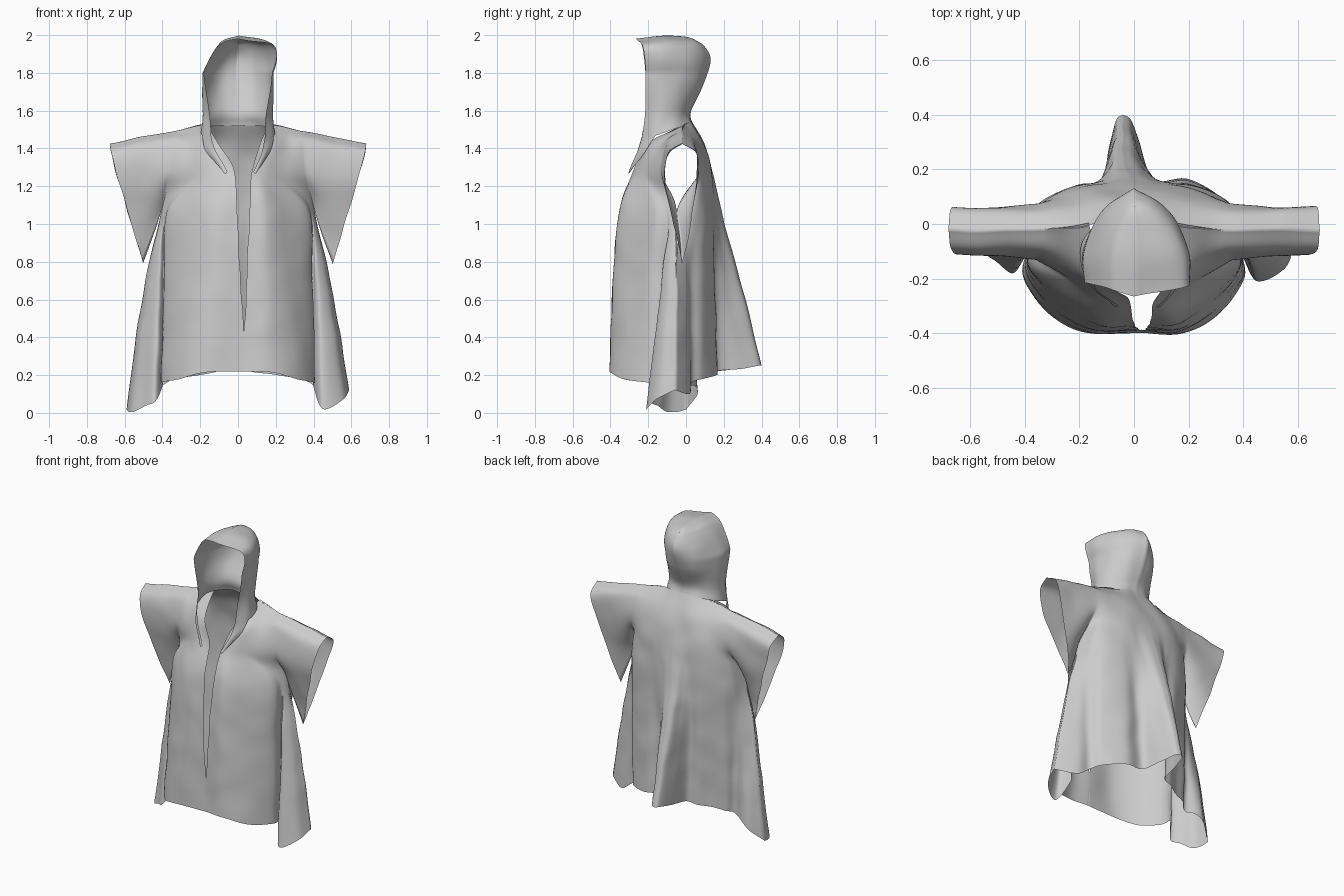
import bpy, bmesh, math
from mathutils import Vector, noise


def spline(pts, n):
    """Sample n + 1 points of a smooth curve through pts."""
    pts = [Vector(p) for p in pts]
    m, out = len(pts) - 1, []
    for k in range(n + 1):
        t = k / n * m
        i = min(int(t), m - 1)
        t -= i
        b, c = pts[i], pts[i + 1]
        a = pts[i - 1] if i > 0 else b * 2 - c
        d = pts[i + 2] if i + 2 <= m else c * 2 - b
        out.append(b + 0.5 * t * (c - a + t * (2 * a - 5 * b + 4 * c - d + t * (3 * (b - c) + d - a))))
    return out


def surface(rows, nu, nv):
    """Loft control rows into a grid; nu samples across, nv per row interval."""
    cols = zip(*[spline(r, nu) for r in rows])
    return list(zip(*[spline(c, nv * (len(rows) - 1)) for c in cols]))


def clamp(t):
    return max(0.0, min(1.0, t))


def add_grid(bm, grid, warp):
    vs = [[bm.verts.new(warp(p)) for p in row] for row in grid]
    for r0, r1 in zip(vs, vs[1:]):
        for j in range(len(r0) - 1):
            bm.faces.new((r0[j], r0[j + 1], r1[j + 1], r1[j]))


def finish(bm, name):
    bmesh.ops.remove_doubles(bm, verts=bm.verts, dist=0.0008)
    bmesh.ops.recalc_face_normals(bm, faces=bm.faces)
    for f in bm.faces:
        f.smooth = True
    me = bpy.data.meshes.new(name)
    bm.to_mesh(me)
    bm.free()
    ob = bpy.data.objects.new(name, me)
    bpy.context.collection.objects.link(ob)
    return ob


def warper(side, center, lean=0.0):
    """Mirror to a side, then add the uneven drape and fine wrinkles."""
    def warp(p):
        x, y, z = p
        lobe = clamp((x - 0.4) / 0.1)
        low = clamp((0.9 - z) / 0.7)
        if side < 0:
            y += 0.06 * lobe * low
            z += lobe * clamp((0.5 - z) / 0.4) * (0.06 - (x - 0.45) * 1.2)
            if y > 0:
                y -= 0.05 * low * math.exp(-((x - 0.24) / 0.1) ** 2)
        shift = center(z) * math.exp(-(x / 0.13) ** 2)
        x *= 1 + side * lean * clamp((z - 1.8) / 0.15)
        q = Vector((side * x + shift, y, max(z, 0.005)))
        return q + noise.noise_vector(q * 7) * 0.006 * clamp(z * 3)
    return warp


# Half rows of the robe: centre front to side, from hem to shoulder
front = [
    [(-.012, -.395, .22), (.17, -.4, .215), (.31, -.33, .18), (.405, -.2, .16),
     (.40, -.12, .14), (.45, -.21, .02), (.555, -.16, .07), (.59, -.06, .12)],
    [(.016, -.382, .7), (.15, -.382, .7), (.28, -.3, .7), (.385, -.18, .7),
     (.39, -.1, .7), (.42, -.13, .7), (.465, -.1, .7), (.49, -.05, .7)],
    [(.032, -.352, 1.07), (.14, -.345, 1.07), (.25, -.27, 1.07), (.36, -.17, 1.07),
     (.38, -.11, 1.07), (.39, -.09, 1.07), (.4, -.07, 1.07), (.405, -.05, 1.07)],
    [(.045, -.282, 1.27), (.15, -.25, 1.27), (.26, -.19, 1.27), (.36, -.13, 1.27)],
    [(.105, -.21, 1.42), (.18, -.18, 1.42), (.26, -.13, 1.42), (.34, -.1, 1.43)],
    [(.165, .003, 1.53), (.22, -.008, 1.521), (.275, -.015, 1.508), (.33, -.02, 1.495)],
]
# Side to centre back, ending in the deep hanging fold
back = [
    [(.59, -.06, .12), (.47, .02, .1), (.38, .03, .16), (.33, .09, .18), (.2, .165, .2),
     (.09, .16, .22), (.055, .29, .235), (.027, .38, .25), (0, .4, .25)],
    [(.49, -.05, .7), (.43, 0, .7), (.38, .03, .7), (.33, .09, .7), (.2, .15, .7),
     (.115, .15, .7), (.07, .21, .7), (.035, .275, .7), (0, .29, .7)],
    [(.405, -.05, 1.07), (.39, 0, 1.07), (.37, .05, 1.07), (.31, .1, 1.07), (.22, .135, 1.07),
     (.14, .15, 1.07), (.09, .16, 1.07), (.045, .18, 1.07), (0, .187, 1.07)],
    [(.36, .07, 1.27), (.28, .1, 1.27), (.15, .135, 1.27), (0, .14, 1.27)],
    [(.34, .05, 1.43), (.25, .07, 1.42), (.12, .095, 1.42), (0, .095, 1.42)],
    [(.33, -.02, 1.495), (.25, -.018, 1.514), (.175, -.01, 1.528), (.09, .025, 1.54), (0, .03, 1.545)],
]
# Drooping cuff: lower point up to the top
cuff_front = [(.5, -.02, .79), (.57, -.07, 1.02), (.635, -.11, 1.24), (.67, -.095, 1.37), (.68, -.02, 1.425)]
cuff_back = [(.5, -.02, .79), (.57, .03, 1.02), (.635, .055, 1.24), (.67, .06, 1.37), (.68, -.02, 1.425)]

NU, NV = 48, 10
front_grid, back_grid = surface(front, NU, NV), surface(back, NU, NV)


# Sleeves grow from the open side edges above the armpit
def sleeve(edge, cuff):
    cuff = spline(cuff, len(edge) - 1)
    return [[a.lerp(b, k / 14) for a, b in zip(edge, cuff)] for k in range(15)]


sleeve_front = sleeve([r[-1] for r in front_grid[2 * NV:]], cuff_front)
sleeve_back = sleeve([r[0] for r in back_grid[2 * NV:]], cuff_back)


def slit_shift(z):
    return 0.03 * clamp((1.55 - z) / 0.25)


def fold_shift(z):
    return -0.04 * clamp((1.3 - z) / 0.4)


bm = bmesh.new()
for s in (1, -1):
    add_grid(bm, front_grid, warper(s, slit_shift))
    add_grid(bm, back_grid, warper(s, fold_shift))
    for g in (sleeve_front, sleeve_back):
        add_grid(bm, g, warper(s, lambda z: 0))
finish(bm, "robe_body_and_sleeves")

# Hood: half rows from the face edge round to the centre back
hood = [
    [(.14, -.235, 1.46), (.188, -.16, 1.47), (.185, -.06, 1.505), (.1, .025, 1.52), (0, .035, 1.52)],
    [(.15, -.215, 1.6), (.187, -.13, 1.6), (.155, -.04, 1.6), (.085, .01, 1.6), (0, .025, 1.6)],
    [(.175, -.215, 1.75), (.188, -.12, 1.75), (.16, -.02, 1.75), (.095, .06, 1.74), (0, .095, 1.74)],
    [(.178, -.22, 1.87), (.175, -.12, 1.88), (.14, 0, 1.88), (.08, .08, 1.87), (0, .13, 1.87)],
    [(.135, -.235, 1.95), (.12, -.12, 1.967), (.09, -.01, 1.965), (.05, .06, 1.955), (0, .1, 1.94)],
    [(0, -.265, 1.98), (0, -.15, 1.995), (0, -.05, 1.998), (0, .02, 1.99), (0, .07, 1.965)],
]
# Turned-back lapel below the hood edge
lapel = [
    [(.14, -.235, 1.46), (.165, -.2, 1.465), (.188, -.16, 1.47)],
    [(.115, -.265, 1.37), (.14, -.25, 1.375), (.165, -.215, 1.385)],
    [(.07, -.3, 1.275), (.078, -.303, 1.265), (.088, -.298, 1.27)],
]
bm = bmesh.new()
for s in (1, -1):
    for g in (surface(hood, 32, 8), surface(lapel, 8, 8)):
        add_grid(bm, g, warper(s, lambda z: 0.015 * clamp((1.6 - z) / 0.3), 0.3))
finish(bm, "hood_and_lapels")
